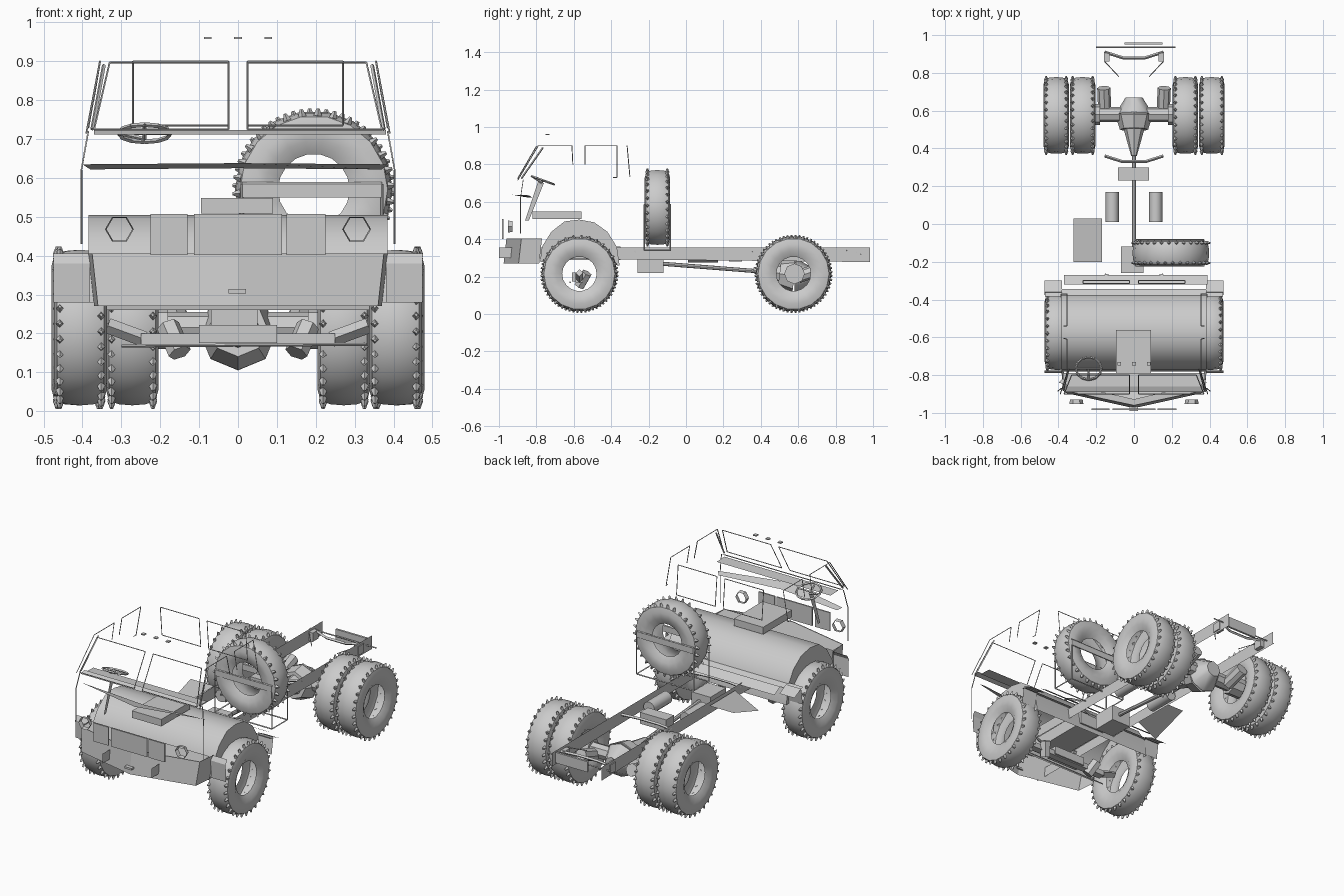
import bpy, bmesh, math
from mathutils import Vector, Matrix

old = bpy.data.objects.get("Cube")
if old:
    bpy.data.objects.remove(old)

grey = bpy.data.materials.new("light_grey")
grey.use_nodes = True
colour = (0.6, 0.6, 0.6, 1)
grey.diffuse_color = colour
grey.node_tree.nodes["Principled BSDF"].inputs["Base Color"].default_value = colour


def finish(name, bm, smooth=False):
    mesh = bpy.data.meshes.new(name)
    bm.to_mesh(mesh)
    bm.free()
    mesh.materials.append(grey)
    obj = bpy.data.objects.new(name, mesh)
    bpy.context.collection.objects.link(obj)
    if smooth:
        bpy.ops.object.select_all(action="DESELECT")
        obj.select_set(True)
        bpy.context.view_layer.objects.active = obj
        bpy.ops.object.shade_smooth_by_angle(angle=math.radians(40))
    return obj


def box(name, x, y, z):
    bm = bmesh.new()
    size = Matrix.Diagonal((x[1] - x[0], y[1] - y[0], z[1] - z[0], 1))
    mid = Matrix.Translation((sum(x) / 2, sum(y) / 2, sum(z) / 2))
    bmesh.ops.create_cube(bm, size=1, matrix=mid @ size)
    return finish(name, bm)


def strip(name, first, second, smooth=False):
    """Open sheet between two paths of points."""
    bm = bmesh.new()
    a = [bm.verts.new(p) for p in first]
    b = [bm.verts.new(p) for p in second]
    for i in range(len(a) - 1):
        bm.faces.new((a[i], a[i + 1], b[i + 1], b[i]))
    return finish(name, bm, smooth)


def sheet(name, x, path, smooth=False):
    """Path in the y-z plane drawn across x."""
    return strip(name, [(x[1], *p) for p in path], [(x[0], *p) for p in path], smooth)


def rod(bm, start, end, r1, r2=None, sides=4):
    start, end = Vector(start), Vector(end)
    d = end - start
    turn = d.to_track_quat("Z", "Y").to_matrix().to_4x4()
    bmesh.ops.create_cone(bm, cap_ends=True, segments=sides, radius1=r1,
                          radius2=r1 if r2 is None else r2, depth=d.length,
                          matrix=Matrix.Translation((start + end) / 2) @ turn)


def rods(name, points, r=0.0025, closed=False, sides=4):
    bm = bmesh.new()
    ends = points[1:] + points[:1] if closed else points[1:]
    for a, b in zip(points, ends):
        rod(bm, a, b, r, sides=sides)
    return finish(name, bm, sides > 4)


def ring(name, matrix, profile, segments, lugs=0, smooth=True):
    """Profile of (offset along axis, radius) spun about local x."""
    bm = bmesh.new()
    rows = []
    for i in range(segments):
        a = math.tau * i / segments
        rows.append([bm.verts.new((w, r * math.cos(a), r * math.sin(a))) for w, r in profile])
    for i in range(segments):
        p, q = rows[i], rows[(i + 1) % segments]
        for j in range(len(profile) - 1):
            bm.faces.new((p[j], p[j + 1], q[j + 1], q[j]))
    bmesh.ops.recalc_face_normals(bm, faces=bm.faces)
    # pointed tread lugs in two staggered rows
    for k in range(lugs):
        for side in (-1, 1):
            a = math.tau * (k + side / 4) / lugs
            out = Vector((0, math.cos(a), math.sin(a)))
            base = Vector((side * 0.053, 0, 0))
            rod(bm, base + out * 0.19, base + out * 0.209, 0.011, 0.004)
    bm.transform(matrix)
    return finish(name, bm, smooth)


# Tyres: front singles, rear pairs, and the spare standing across the chassis
half = [(0.045, 0.092), (0.064, 0.125), (0.068, 0.16), (0.06, 0.19), (0.035, 0.2)]
tyre = [(-w, r) for w, r in half] + [(0, 0.203)] + half[::-1]


def wheel(name, x, y, z, turn=Matrix.Identity(4)):
    ring(name, Matrix.Translation((x, y, z)) @ turn, tyre, 18, 30)


for s, side in ((1, "left"), (-1, "right")):
    wheel(f"{side}_front_tyre", s * 0.405, -0.57, 0.215)
    wheel(f"{side}_rear_outer_tyre", s * 0.412, 0.575, 0.215)
    wheel(f"{side}_rear_inner_tyre", s * 0.272, 0.575, 0.215)
wheel("spare_tyre", 0.195, -0.153, 0.57, Matrix.Rotation(math.pi / 2, 4, "Z"))

# Arched inner wing across the cab, with side walls above the wheels
arch = [(-0.78, 0.28), (-0.77, 0.36), (-0.72, 0.44), (-0.65, 0.495), (-0.57, 0.505),
        (-0.49, 0.49), (-0.42, 0.44), (-0.37, 0.36), (-0.355, 0.26)]
sheet("wheel_arch", (-0.385, 0.385), arch, True)
for s, side in ((1, "left"), (-1, "right")):
    strip(f"{side}_arch_wall", [(s * 0.385, y, z) for y, z in arch],
          [(s * 0.385, -0.57 + (y + 0.57) * 0.75, 0.27 + (z - 0.27) * 0.62) for y, z in arch])
sheet("cab_rear_sill", (-0.47, 0.47), [(-0.345, 0.36), (-0.385, 0.375)])
sheet("cab_rear_rail", (-0.37, 0.39), [(-0.27, 0.345), (-0.32, 0.375)])

# Bumper with a pointed plan
plan = [(-0.385, -0.77), (-0.375, -0.88), (0, -0.96), (0.375, -0.88), (0.385, -0.77)]
strip("bumper", [(x, y, 0.405) for x, y in plan],
      [(x * 0.96, y - 0.015, 0.27) for x, y in plan])
strip("bumper_shelf", [(x, y, 0.402) for x, y in plan[1:4]],
      [(x, -0.79, 0.402) for x, y in plan[1:4]])
box("tow_hook", (-0.025, 0.02), (-0.99, -0.96), (0.303, 0.314))
for name, x in (("right_grille", (-0.225, -0.13)), ("middle_grille", (-0.113, 0.113)),
                ("left_grille", (0.125, 0.225))):
    box(name, x, (-0.984, -0.976), (0.402, 0.507))

for s, side in ((1, "left"), (-1, "right")):
    # Headlight rim
    ring(f"{side}_headlight", Matrix.Translation((s * 0.305, -0.94, 0.468)) @
         Matrix.Rotation(math.pi / 2, 4, "Z"), [(-0.012, 0.037), (0.012, 0.033)], 6, smooth=False)
    # Wing flaps before and behind the front wheel
    outer = sorted((s * 0.38, s * 0.475))
    sheet(f"{side}_front_flap", outer, [(-0.785, 0.28), (-0.79, 0.38), (-0.775, 0.405)])
    sheet(f"{side}_rear_flap", outer, [(-0.30, 0.345), (-0.36, 0.375), (-0.375, 0.28)])
    # Windscreen pane, side windows and door outline
    rods(f"{side}_windscreen_frame", [(s * 0.025, -0.9, 0.725), (s * 0.37, -0.9, 0.725),
         (s * 0.33, -0.8, 0.897), (s * 0.025, -0.8, 0.897)], closed=True)
    rods(f"{side}_door_window", [(s * 0.39, -0.9, 0.715), (s * 0.355, -0.79, 0.9),
         (s * 0.355, -0.61, 0.9), (s * 0.372, -0.605, 0.8)])
    rods(f"{side}_quarter_window", [(s * 0.372, -0.54, 0.8), (s * 0.355, -0.54, 0.9),
         (s * 0.355, -0.37, 0.9), (s * 0.385, -0.37, 0.73), (s * 0.388, -0.39, 0.73)])
    rods(f"{side}_front_pillar", [(s * 0.375, -0.88, 0.725), (s * 0.345, -0.765, 0.89)], 0.005)
    rods(f"{side}_door_edge", [(s * 0.385, -0.87, 0.72), (s * 0.403, -0.885, 0.62),
         (s * 0.403, -0.885, 0.43)])
    # Rear window
    rods(f"{side}_rear_window", [(s * 0.025, -0.3, 0.735), (s * 0.27, -0.3, 0.735),
         (s * 0.27, -0.315, 0.9), (s * 0.025, -0.315, 0.9)], closed=True)
    # Chassis rail, tank, suspension and hub
    strip(f"{side}_chassis_rail", [(s * 0.155, -1.0, 0.355), (s * 0.155, 0.985, 0.355)],
          [(s * 0.155, -1.0, 0.3), (s * 0.155, 0.985, 0.278)])
    rods(f"{side}_air_tank", [(s * 0.115, 0.01, 0.31), (s * 0.115, 0.17, 0.31)], 0.035, sides=12)
    rods(f"{side}_spring_seat", [(s * 0.155, 0.6, 0.2), (s * 0.16, 0.72, 0.24)], 0.035, sides=8)
    rods(f"{side}_rear_hub", [(s * 0.18, 0.58, 0.215), (s * 0.3, 0.58, 0.215)], 0.055, sides=8)
    rods(f"{side}_rear_stay", [(s * 0.155, 0.86, 0.34), (s * 0.08, 0.78, 0.31)])
    box(f"{side}_rear_bracket", sorted((s * 0.13, s * 0.16)), (0.86, 0.91), (0.29, 0.34))
    rods(f"{side}_front_knuckle", [(s * 0.15, -0.57, 0.15), (s * 0.18, -0.53, 0.22)], 0.03, sides=6)

# Windscreen sill, dash plates and roof markers
sheet("windscreen_sill", (-0.37, 0.38), [(-0.89, 0.712), (-0.86, 0.723)])
sheet("dash_top", (-0.36, 0.36), [(-0.86, 0.715), (-0.79, 0.712)])
strip("front_shelf", [(-0.4, -0.84, 0.635), (0, -0.93, 0.638), (0.385, -0.84, 0.635)],
      [(-0.38, -0.82, 0.622), (0, -0.86, 0.625), (0.37, -0.82, 0.622)])
for i in (-1, 0, 1):
    box(f"roof_marker_{i + 2}", (i * 0.078 - 0.01, i * 0.078 + 0.01), (-0.75, -0.73), (0.957, 0.963))

# Engine cover, steering column and steering wheel
box("engine_cover", (-0.095, 0.09), (-0.82, -0.56), (0.508, 0.548))
strip("steering_column", [(-0.245, -0.86, 0.5), (-0.245, -0.79, 0.71)],
      [(-0.245, -0.84, 0.5), (-0.245, -0.76, 0.7)])
rim = [(-0.24 + 0.068 * math.cos(a), -0.765 + 0.06 * math.sin(a), 0.715 - 0.022 * math.sin(a))
       for a in (math.tau * i / 12 for i in range(12))]
rods("steering_wheel", rim, 0.006, True)
rods("steering_spokes", [rim[0], rim[6], (-0.24, -0.77, 0.7), rim[9]], 0.005)

# Spare carrier: open cage of flat bars
for y, name in ((-0.222, "front"), (-0.083, "rear")):
    rods(f"{name}_carrier_frame", [(0.01, y, 0.34), (0.01, y, 0.585), (0.37, y, 0.585),
         (0.37, y, 0.34)], 0.004, True)
    box(f"{name}_carrier_bar", (0.01, 0.37), (y - 0.003, y + 0.003), (0.55, 0.585))
for x, side in ((0.01, "right"), (0.37, "left")):
    rods(f"{side}_carrier_foot", [(x, -0.222, 0.34), (x, -0.083, 0.34)], 0.004)

# Chassis cross members
for i, y in enumerate((-0.7, -0.3, 0.33, 0.88)):
    rods(f"cross_member_{i + 1}", [(-0.155, y + 0.03, 0.335), (-0.06, y, 0.325),
         (0.06, y, 0.325), (0.155, y + 0.03, 0.335)], 0.008)
rods("rear_light_bar", [(-0.2, 0.935, 0.32), (0.22, 0.935, 0.32)], 0.004)
box("rear_plate", (-0.05, 0.15), (0.95, 0.962), (0.29, 0.35))
box("chassis_block", (-0.085, 0.08), (0.23, 0.3), (0.28, 0.345))
strip("fuel_tank_cover", [(-0.32, -0.2, 0.27), (-0.32, 0.03, 0.345)],
      [(-0.17, -0.2, 0.345), (-0.17, 0.03, 0.345)])

# Drivetrain and axles
box("gearbox", (-0.07, 0.05), (-0.26, -0.12), (0.22, 0.31))
box("engine_sump", (-0.08, 0.08), (-0.75, -0.35), (0.29, 0.36))
rods("drive_shaft", [(0, -0.14, 0.27), (0, 0.5, 0.22)], 0.011, sides=8)
rods("rear_axle", [(-0.2, 0.58, 0.215), (0.2, 0.58, 0.215)], 0.04, sides=8)
bm = bmesh.new()
rod(bm, (0, 0.36, 0.235), (0, 0.52, 0.215), 0.015, 0.06, 8)
rod(bm, (0, 0.5, 0.215), (0, 0.58, 0.205), 0.075, 0.1, 8)
rod(bm, (0, 0.58, 0.205), (0, 0.67, 0.205), 0.1, 0.045, 8)
finish("differential", bm, True)
box("front_axle", (-0.25, 0.25), (-0.59, -0.55), (0.17, 0.2))
for s, side in ((1, "left"), (-1, "right")):
    rods(f"{side}_axle_end", [(s * 0.24, -0.57, 0.185), (s * 0.335, -0.57, 0.22)], 0.02)
box("axle_centre", (-0.1, 0.1), (-0.61, -0.54), (0.175, 0.222))
rods("track_rod", [(-0.3, -0.62, 0.168), (0.33, -0.62, 0.172)], 0.004)
